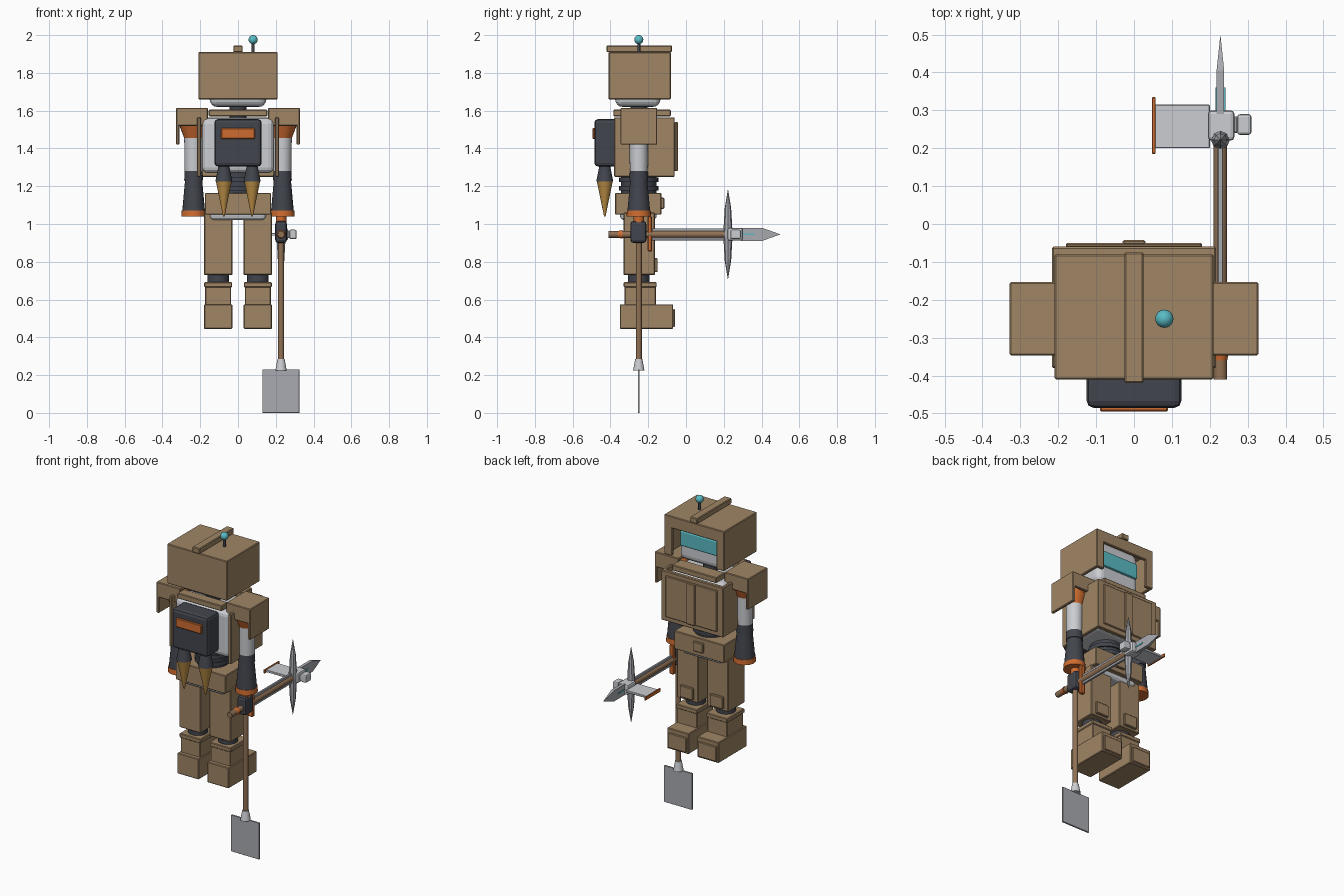
import bpy, math
from mathutils import Vector

if "Cube" in bpy.data.objects:
    bpy.data.objects.remove(bpy.data.objects["Cube"])


def material(name, color):
    mat = bpy.data.materials.new(name)
    mat.use_nodes = True
    mat.diffuse_color = (*color, 1)
    mat.node_tree.nodes["Principled BSDF"].inputs["Base Color"].default_value = (*color, 1)
    return mat


TAN = material("cardboard tan", (.35, .235, .13))
WHITE = material("pale shell", (.6, .61, .64))
DARK = material("dark grey", (.055, .06, .075))
ORANGE = material("orange", (.62, .15, .03))
GOLD = material("flame gold", (.5, .27, .06))
CYAN = material("cyan", (.1, .5, .56))
STEEL = material("steel", (.4, .41, .44))
WOOD = material("shaft brown", (.28, .165, .09))


def finish(obj, name, mat, bevel=0, segments=2):
    obj.name = name
    obj.data.materials.clear()
    obj.data.materials.append(mat)
    if bevel:
        mod = obj.modifiers.new("soft edges", "BEVEL")
        mod.width, mod.segments = bevel, segments
    return obj


def box(name, mat, x, y, z, bevel=.004, segments=1):
    """Box from its low and high limits on each axis."""
    bpy.ops.mesh.primitive_cube_add(size=1)
    obj = bpy.context.object
    limits = (x, y, z)
    for v in obj.data.vertices:
        v.co = [(lo + hi) / 2 + c * (hi - lo) for c, (lo, hi) in zip(v.co, limits)]
    return finish(obj, name, mat, bevel, segments)


def cone(name, mat, start, end, r_start, r_end, sides=24, smooth=True):
    """Round part running from start to end."""
    start, end = Vector(start), Vector(end)
    axis = end - start
    bpy.ops.mesh.primitive_cone_add(vertices=sides, radius1=r_start, radius2=r_end,
                                    depth=axis.length, location=(start + end) / 2)
    obj = bpy.context.object
    obj.rotation_euler = axis.to_track_quat("Z", "Y").to_euler()
    if smooth:
        bpy.ops.object.shade_smooth_by_angle(angle=math.radians(35))
    return finish(obj, name, mat)


def ball(name, mat, center, radius):
    bpy.ops.mesh.primitive_uv_sphere_add(segments=24, ring_count=12, radius=radius, location=center)
    bpy.ops.object.shade_smooth()
    return finish(bpy.context.object, name, mat)


def span(side, near, far):
    """Limits on x for a part on one side of the body."""
    return tuple(sorted((side * near, side * far)))


def mid(half):
    return (-half, half)


# Head: shell box open at the face and below, around a rounded helmet
box("head_top", TAN, mid(.21), (-.41, -.08), (1.89, 1.91))
box("head_back", TAN, mid(.21), (-.41, -.39), (1.66, 1.91))
box("head_brow", TAN, mid(.21), (-.1, -.08), (1.835, 1.91))
for s in (-1, 1):
    box("head_side", TAN, span(s, .19, .21), (-.41, -.08), (1.66, 1.91))
    box("head_front_post", TAN, span(s, .155, .21), (-.1, -.08), (1.66, 1.91))
box("head_ridge", TAN, mid(.025), (-.42, -.075), (1.91, 1.945))
box("helmet", WHITE, mid(.15), (-.375, -.135), (1.62, 1.885), .04, 4)
box("visor", CYAN, mid(.13), (-.15, -.122), (1.715, 1.815), .01, 2)
cone("antenna_rod", DARK, (.08, -.25, 1.9), (.08, -.25, 1.97), .008, .008, 12)
ball("antenna_ball", CYAN, (.08, -.25, 1.976), .024)
cone("neck", DARK, (0, -.25, 1.54), (0, -.25, 1.64), .045, .045)

# Torso and its shell panels
box("torso", WHITE, mid(.19), (-.365, -.1), (1.27, 1.56), .03, 3)
box("chest_panel", TAN, mid(.215), (-.085, -.06), (1.25, 1.565))
box("chest_plate", TAN, mid(.18), (-.062, -.05), (1.28, 1.54))
box("chest_strip", TAN, mid(.03), (-.055, -.042), (1.28, 1.54))
box("collar_front", TAN, mid(.155), (-.17, -.08), (1.57, 1.605))
box("collar_back", TAN, mid(.155), (-.385, -.32), (1.57, 1.605))
for s in (-1, 1):
    box("torso_side_panel", TAN, span(s, .197, .217), (-.38, -.06), (1.25, 1.565))

# Waist and hips
cone("waist", DARK, (0, -.25, 1.12), (0, -.25, 1.28), .095, .095)
for z in (1.19, 1.235):
    cone("waist_ring", DARK, (0, -.25, z - .012), (0, -.25, z + .012), .105, .105)
box("hips", TAN, mid(.175), (-.375, -.13), (1.05, 1.165))
box("pelvis", WHITE, mid(.15), (-.35, -.155), (1.02, 1.1), .025, 3)
box("belt_buckle", TAN, mid(.035), (-.135, -.115), (1.08, 1.14))

# Backpack with two thrusters
box("backpack", DARK, mid(.125), (-.485, -.36), (1.305, 1.555), .018, 2)
box("backpack_stripe", ORANGE, mid(.09), (-.495, -.48), (1.45, 1.507))
for s in (-1, 1):
    x, y = s * .075, -.43
    cone("thruster", DARK, (x, y, 1.225), (x, y, 1.31), .045, .028)
    cone("flame", GOLD, (x, y, 1.04), (x, y, 1.226), .004, .042)

# Shoulder guards and arms
for s in (-1, 1):
    reach = span(s, .16, .328)
    box("shoulder_top", TAN, reach, (-.347, -.153), (1.595, 1.615))
    box("shoulder_back", TAN, reach, (-.347, -.33), (1.52, 1.615))
    box("shoulder_front", TAN, reach, (-.17, -.153), (1.52, 1.615))
    box("shoulder_outer", TAN, span(s, .31, .328), (-.347, -.153), (1.42, 1.615))
    x, y = s * .235, -.25
    cone("shoulder_cap", ORANGE, (x, y, 1.455), (x, y, 1.52), .05, .075)
    ball("shoulder_joint", ORANGE, (x, y, 1.52), .07)
    cone("upper_arm", WHITE, (x, y, 1.27), (x, y, 1.46), .047, .05)
    cone("elbow", DARK, (x, y, 1.23), (x, y, 1.285), .05, .047)
    cone("forearm", DARK, (x, y, 1.07), (x, y, 1.235), .06, .045)
    cone("cuff", ORANGE, (x, y, 1.04), (x, y, 1.072), .065, .063)

# Legs and feet
for s in (-1, 1):
    x, y = s * .105, -.25
    box("thigh", TAN, span(s, .03, .18), (-.33, -.165), (.73, 1.06))
    box("knee_pad", TAN, span(s, .06, .15), (-.17, -.15), (.745, .82))
    cone("knee", DARK, (x, y, .68), (x, y, .74), .057, .057)
    box("shin", TAN, span(s, .036, .174), (-.325, -.16), (.56, .69))
    box("shin_band", TAN, span(s, .031, .179), (-.33, -.155), (.665, .692))
    box("foot", TAN, span(s, .03, .18), (-.35, -.068), (.445, .575))
    box("toe_plate", TAN, span(s, .04, .17), (-.07, -.058), (.455, .55))

# Hand, holding a shovel downwards
hx, hy, hz = .228, -.25, .945
cone("wrist", ORANGE, (hx, hy, 1), (hx, hy, 1.05), .028, .028, 16)
box("hand", DARK, (.197, .259), (-.295, -.21), (.9, 1.015), .015, 2)
cone("shovel_shaft", WOOD, (hx, hy, .27), (hx, hy, .92), .016, .016, 16)
cone("shovel_socket", WHITE, (hx, hy, .225), (hx, hy, .285), .03, .019, 16)
box("shovel_blade", STEEL, (.13, .325), (hy - .005, hy + .005), (0, .23), .001)

# Multi-headed weapon pointing forwards from the hand
cone("weapon_shaft", WOOD, (hx, -.41, hz), (hx, .23, hz), .018, .018, 16)
cone("pommel_ring", ORANGE, (hx, -.37, hz), (hx, -.335, hz), .016, .023, 16)
box("weapon_guard", ORANGE, (.213, .243), (-.203, -.18), (.855, 1.04))
for s in (-1, 1):
    rail = hz + s * .024
    box("shaft_rail", STEEL, (.221, .235), (-.18, .23), (rail - .008, rail + .008), .002)
box("weapon_hub", WHITE, (.195, .265), (.22, .3), (.912, .978), .01, 2)
box("hammer_neck", WHITE, (.262, .275), (.24, .284), (.925, .965), .004)
box("hammer_head", WHITE, (.272, .31), (.235, .29), (.92, .97), .008, 2)
box("axe_blade", WHITE, (.055, .2), (.2, .315), (.938, .952), .002)
box("axe_edge", ORANGE, (.047, .057), (.185, .335), (.934, .956), .002)
for s in (-1, 1):
    base, neck, tip = [(hx, .222, hz + s * d) for d in (0, .14, .242)]
    cone("spike_body", STEEL, base, neck, .025, .017, 8, False)
    cone("spike_tip", STEEL, neck, tip, .017, 0, 8, False)

# Front blade: a square bar with a point, squeezed thin from side to side
for part, mat, y0, y1, r0, r1 in (("lance_blade", STEEL, .29, .405, 1, 1),
                                  ("lance_tip", STEEL, .405, .497, 1, .03)):
    obj = box(part, mat, mid(1), (y0, y1), mid(1), 0)
    for v in obj.data.vertices:
        r = r1 if v.co.y > (y0 + y1) / 2 else r0
        v.co.x, v.co.z = hx + v.co.x * .01 * r, hz + v.co.z * .034 * r
for s in (-1, 1):
    box("lance_stripe", CYAN, tuple(sorted((hx + s * .009, hx + s * .013))),
        (.3, .36), (hz - .004, hz + .004), 0)
